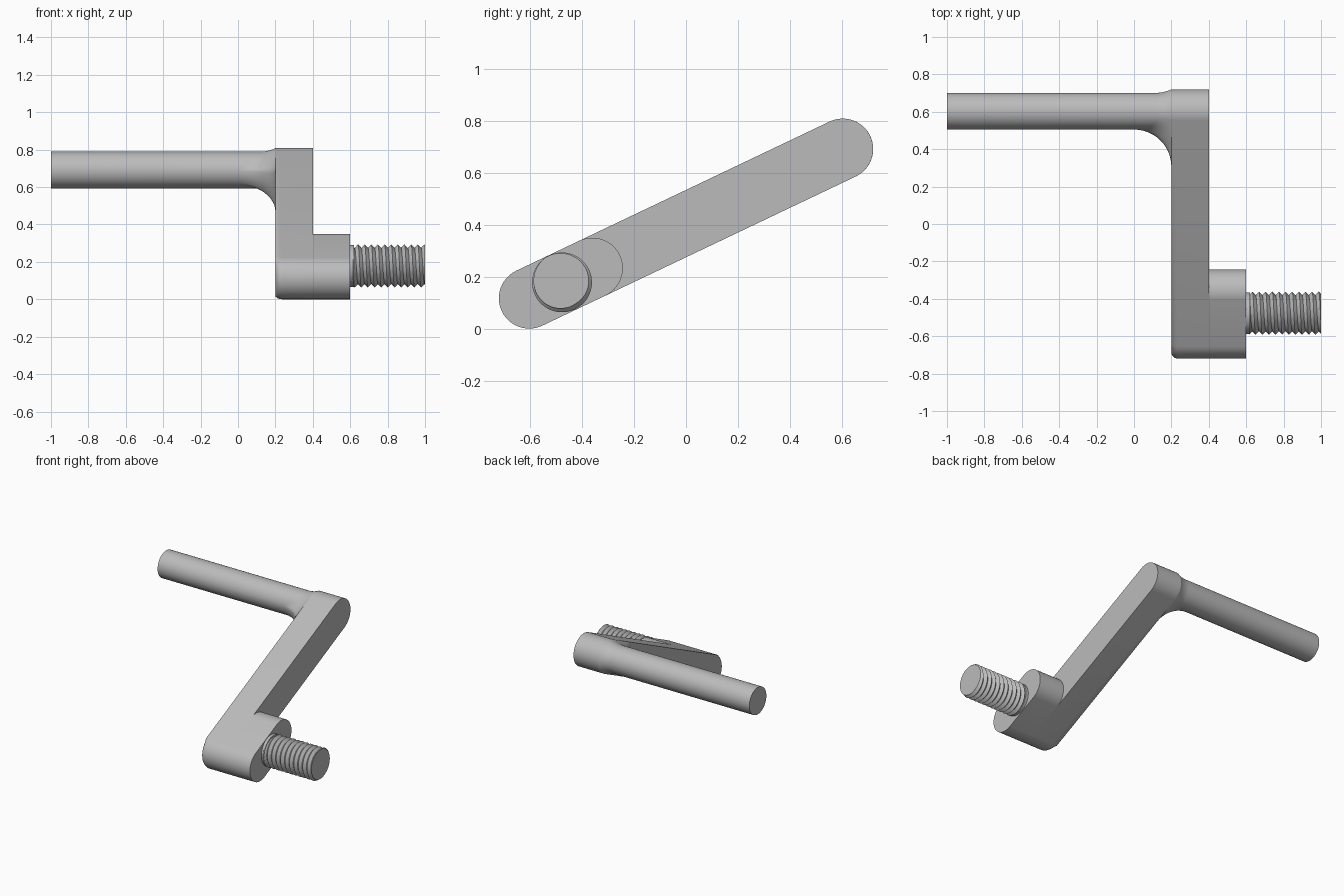
import bpy, bmesh
from math import sin, cos, pi, sqrt, atan2, radians, floor

cube = bpy.data.objects.get("Cube")
if cube:
    bpy.data.objects.remove(cube)

# Brushed grey metal
grey = bpy.data.materials.new("grey_metal")
grey.use_nodes = True
tone = (0.5, 0.5, 0.5, 1)
grey.diffuse_color = tone
grey.node_tree.nodes["Principled BSDF"].inputs["Base Color"].default_value = tone

LOW, HIGH = (-0.603, 0.117), (0.603, 0.691)    # (y, z) centres of the arm ends
ARM_R, ROD_R, BLEND = 0.117, 0.098, 0.2
SLOPE = atan2(HIGH[1] - LOW[1], HIGH[0] - LOW[0])


def finish(name, bm, angle=30):
    bmesh.ops.remove_doubles(bm, verts=bm.verts, dist=1e-5)
    bmesh.ops.recalc_face_normals(bm, faces=bm.faces)
    mesh = bpy.data.meshes.new(name)
    bm.to_mesh(mesh)
    bm.free()
    mesh.materials.append(grey)
    ob = bpy.data.objects.new(name, mesh)
    bpy.context.collection.objects.link(ob)
    bpy.ops.object.select_all(action='DESELECT')
    bpy.context.view_layer.objects.active = ob
    ob.select_set(True)
    bpy.ops.object.shade_smooth_by_angle(angle=radians(angle))
    return ob


def loft(name, rings, cap_start=True, cap_end=True):
    """Skin a list of closed point rings, with optional flat ends."""
    bm = bmesh.new()
    loops = [[bm.verts.new(p) for p in ring] for ring in rings]
    n = len(loops[0])
    for a, b in zip(loops, loops[1:]):
        for j in range(n):
            k = (j + 1) % n
            bm.faces.new((a[j], a[k], b[k], b[j]))
    if cap_start:
        bm.faces.new(loops[0])
    if cap_end:
        bm.faces.new(loops[-1])
    return finish(name, bm)


def slot(x, start, end, inset=0.0, steps=24):
    """Round-ended bar outline; inset shrinks only the lower round end."""
    ring = []
    for centre, turn, amount in ((end, -pi / 2, 0), (start, pi / 2, inset)):
        for i in range(steps + 1):
            a = turn + pi * i / steps
            r = ARM_R - amount * sqrt(max(0, -cos(a)))
            ring.append((x, centre[0] + r * cos(a + SLOPE), centre[1] + r * sin(a + SLOPE)))
    return ring


# Crank arm, with its lower outer corner rounded
ROUND = 0.035
corner = [slot(0.2 + ROUND * (1 - cos(t * pi / 12)), LOW, HIGH, ROUND * (1 - sin(t * pi / 12)))
          for t in range(7)]
loft("crank_arm", corner + [slot(0.4, LOW, HIGH)])

# Short boss on the lower end
boss_end = (-0.36, LOW[1] + (-0.36 - LOW[0]) * sin(SLOPE) / cos(SLOPE))
loft("boss", [slot(0.4, LOW, boss_end), slot(0.6, LOW, boss_end)], cap_start=False)


# Handle rod, flaring into the arm and stopping at the arm's edges
def rod_ring(t, n=96):
    ring = []
    for j in range(n):
        a = 2 * pi * j / n
        toward = -cos(a - SLOPE)
        reach = ARM_R
        if toward > 0:
            reach = min(ROD_R + BLEND, ARM_R / max(1e-4, abs(sin(a - SLOPE))))
        rise = reach - ROD_R
        length = sqrt(BLEND ** 2 - (BLEND - rise) ** 2)
        d = t * length
        r = ROD_R + BLEND - sqrt(max(0, BLEND ** 2 - d * d))
        x = 0.2 - length + d
        ring.append((x, HIGH[0] + r * cos(a), HIGH[1] + r * sin(a)))
    return ring


tip = [(-1, y, z) for _, y, z in rod_ring(0)]
loft("handle", [tip] + [rod_ring(sin(i * pi / 24)) for i in range(13)], cap_end=False)

# Threaded stud
STUD_Y, STUD_Z = -0.477, 0.178
ROOT, CREST, PITCH, START, STOP = 0.097, 0.115, 0.0355, 0.615, 1.0


def stud_point(raw, a):
    x = min(max(raw, START), STOP)
    phase = (x - START) / PITCH - a / (2 * pi)
    wave = abs(2 * (phase - floor(phase)) - 1)
    r = CREST + (ROOT - CREST) * wave
    if raw > STOP + PITCH or raw < START - PITCH:
        r = 0
    return (x, STUD_Y + r * cos(a), STUD_Z + r * sin(a))


bm = bmesh.new()
SIDES, ROWS = 64, 66
for j in range(SIDES):
    cols = []
    for f in (j / SIDES, (j + 1) / SIDES):
        cols.append([bm.verts.new(stud_point(START + PITCH * (i / 4 + f - 2), 2 * pi * f))
                     for i in range(ROWS)])
    for i in range(ROWS - 1):
        bm.faces.new((cols[0][i], cols[0][i + 1], cols[1][i + 1], cols[1][i]))
bmesh.ops.remove_doubles(bm, verts=bm.verts, dist=1e-5)
bmesh.ops.dissolve_degenerate(bm, edges=bm.edges, dist=1e-5)
finish("threaded_stud", bm)

# Plain collar between the boss and the thread
collar = [[(x, STUD_Y + 0.112 * cos(2 * pi * j / SIDES), STUD_Z + 0.112 * sin(2 * pi * j / SIDES))
           for j in range(SIDES)] for x in (0.6, 0.62)]
loft("stud_collar", collar, cap_start=False)
